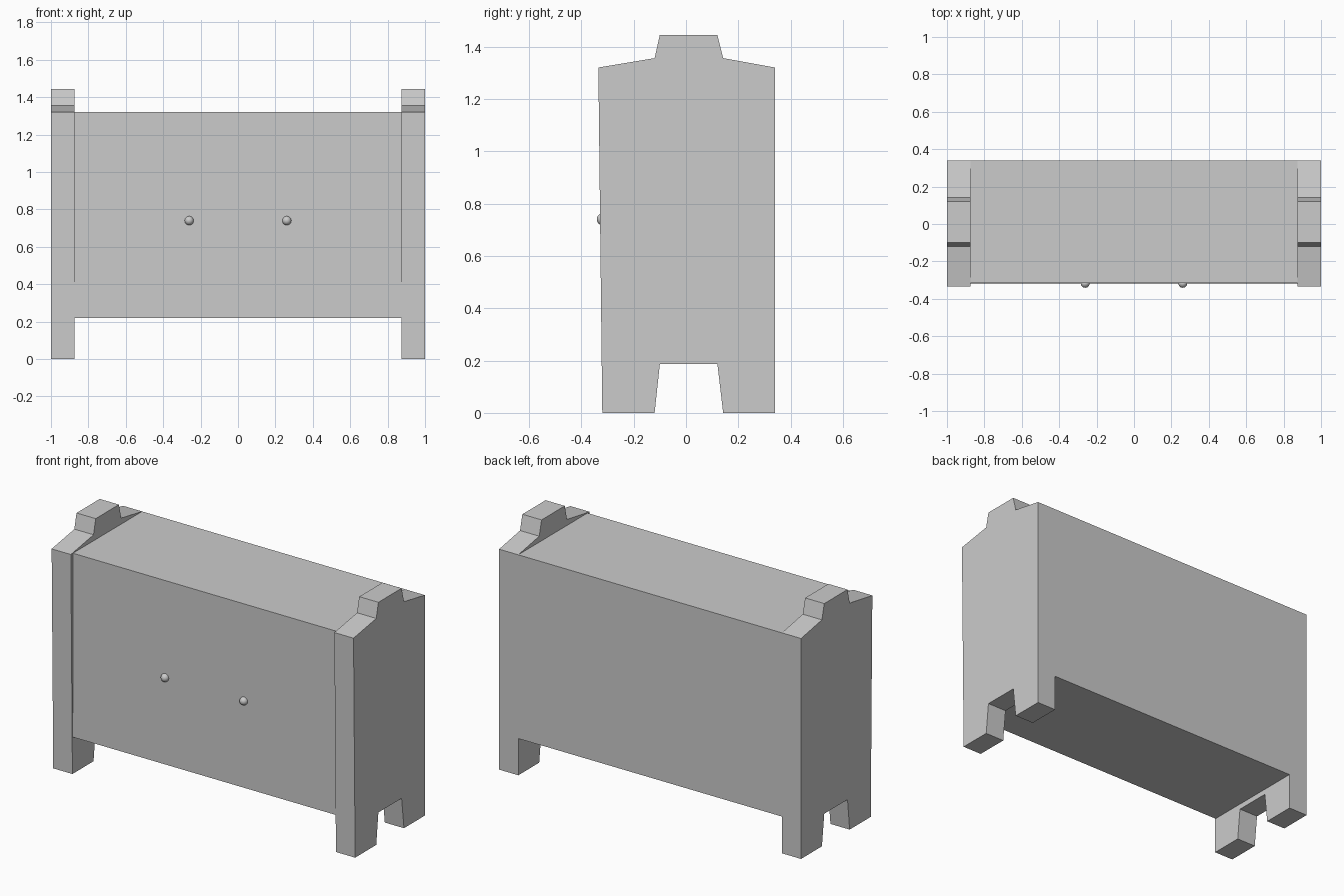
import bpy
import bmesh

cube = bpy.data.objects.get("Cube")
if cube:
    bpy.data.objects.remove(cube, do_unlink=True)

GREY = (0.6, 0.6, 0.6, 1)
grey = bpy.data.materials.new("plain grey")
grey.use_nodes = True
grey.diffuse_color = GREY
grey.node_tree.nodes["Principled BSDF"].inputs["Base Color"].default_value = GREY


def extrude_profile(name, profile, x0, x1):
    """Solid made by sweeping a (y, z) outline from x0 to x1."""
    bm = bmesh.new()
    face = bm.faces.new([bm.verts.new((x0, y, z)) for y, z in profile])
    swept = bmesh.ops.extrude_face_region(bm, geom=[face])["geom"]
    for v in swept:
        if isinstance(v, bmesh.types.BMVert):
            v.co.x = x1
    bmesh.ops.recalc_face_normals(bm, faces=bm.faces)
    mesh = bpy.data.meshes.new(name)
    bm.to_mesh(mesh)
    bm.free()
    mesh.materials.append(grey)
    obj = bpy.data.objects.new(name, mesh)
    bpy.context.collection.objects.link(obj)
    return obj


# Chest body between the two end panels
extrude_profile("chest_body", [(-0.317, 0.22), (0.34, 0.22), (0.34, 1.32), (-0.315, 1.32)],
                -0.873, 0.873)

# End panels with a raised crest and a notch that leaves two feet
panel = [(-0.32, 0), (-0.12, 0), (-0.10, 0.187), (0.12, 0.187), (0.142, 0), (0.34, 0),
         (0.34, 1.32), (0.142, 1.356), (0.12, 1.445), (-0.10, 1.445), (-0.12, 1.356),
         (-0.335, 1.32)]
for side, sign in (("left", 1), ("right", -1)):
    extrude_profile(side + "_end_panel", panel, sign * 0.873, sign)

# Round knobs on the front
for side, sign in (("left", 1), ("right", -1)):
    bpy.ops.mesh.primitive_uv_sphere_add(segments=24, ring_count=12, radius=0.024,
                                         location=(sign * 0.261, -0.317, 0.74))
    knob = bpy.context.object
    knob.name = side + "_knob"
    knob.data.materials.append(grey)
    bpy.ops.object.shade_smooth()
